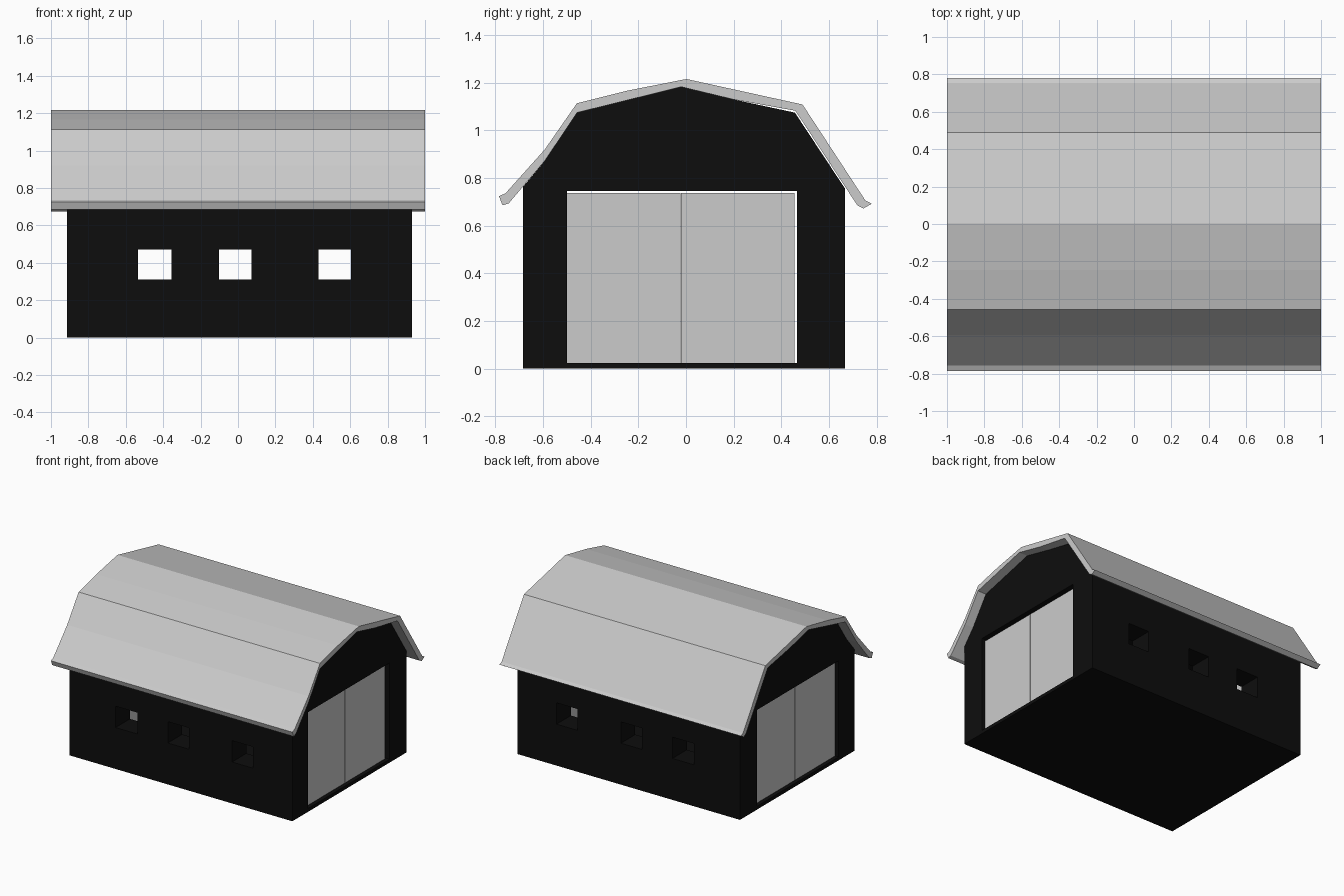
import bpy, bmesh

if "Cube" in bpy.data.objects:
    bpy.data.objects.remove(bpy.data.objects["Cube"])


def prism(name, profile, x0, x1):
    """Extrude a (y, z) profile along x."""
    bm = bmesh.new()
    face = bm.faces.new([bm.verts.new((x0, y, z)) for y, z in profile])
    ext = bmesh.ops.extrude_face_region(bm, geom=[face])
    verts = [v for v in ext["geom"] if isinstance(v, bmesh.types.BMVert)]
    bmesh.ops.translate(bm, verts=verts, vec=(x1 - x0, 0, 0))
    bmesh.ops.recalc_face_normals(bm, faces=bm.faces)
    mesh = bpy.data.meshes.new(name)
    bm.to_mesh(mesh)
    bm.free()
    obj = bpy.data.objects.new(name, mesh)
    bpy.context.collection.objects.link(obj)
    return obj


def box(name, x0, x1, y0, y1, z0, z1):
    return prism(name, [(y0, z0), (y1, z0), (y1, z1), (y0, z1)], x0, x1)


def cut(target, cutter):
    """Subtract the cutter from the target and discard it."""
    mod = target.modifiers.new("cut", "BOOLEAN")
    mod.operation = "DIFFERENCE"
    mod.solver = "EXACT"
    mod.object = cutter
    bpy.context.view_layer.objects.active = target
    bpy.ops.object.modifier_apply(modifier=mod.name)
    bpy.data.objects.remove(cutter, do_unlink=True)


X0, X1 = -0.915, 0.93
WALL = 0.17

# Barn walls with a gambrel gable
walls = prism("barn_walls", [
    (-0.685, 0), (0.668, 0), (0.668, 0.755), (0.457, 1.075), (0.2, 1.13),
    (-0.02, 1.183), (-0.457, 1.075), (-0.593, 0.872), (-0.685, 0.762)], X0, X1)

# Hollow interior
cut(walls, prism("interior_cutter", [
    (-0.515, 0.025), (0.498, 0.025), (0.498, 0.76), (0.38, 0.93),
    (-0.02, 1.01), (-0.39, 0.93), (-0.515, 0.76)], X0 + WALL, X1 - WALL))

# Door opening through both ends
cut(walls, box("door_cutter", -1.1, 1.1, -0.5, 0.466, 0.025, 0.746))

# Three windows through both long walls
for x0, x1 in [(-0.535, -0.355), (-0.102, 0.072), (0.43, 0.605)]:
    cut(walls, box("window_cutter", x0, x1, -1, 1, 0.31, 0.47))

black = bpy.data.materials.new("black_paint")
black.diffuse_color = (0.004, 0.004, 0.004, 1)
black.use_nodes = True
black.node_tree.nodes["Principled BSDF"].inputs["Base Color"].default_value = black.diffuse_color
walls.data.materials.clear()
walls.data.materials.append(black)

# Pair of door panels at each end, slightly recessed
for end, x0, x1 in [("left", X0 + 0.03, X0 + 0.14), ("right", X1 - 0.14, X1 - 0.03)]:
    box(end + "_door_a", x0, x1, -0.5, -0.024, 0.025, 0.738)
    box(end + "_door_b", x0, x1, -0.022, 0.455, 0.025, 0.738)

# Gambrel roof shell with flared eaves
outer = [(-0.785, 0.724), (-0.757, 0.737), (-0.593, 0.92), (-0.458, 1.114),
         (-0.247, 1.167), (0.002, 1.216), (0.489, 1.109), (0.753, 0.706), (0.78, 0.693)]
inner = [(0.745, 0.673), (0.719, 0.686), (0.459, 1.083), (0.2, 1.13), (-0.02, 1.183),
         (-0.457, 1.075), (-0.593, 0.872), (-0.744, 0.694), (-0.77, 0.686)]
prism("roof", outer + inner, -1, 1)
